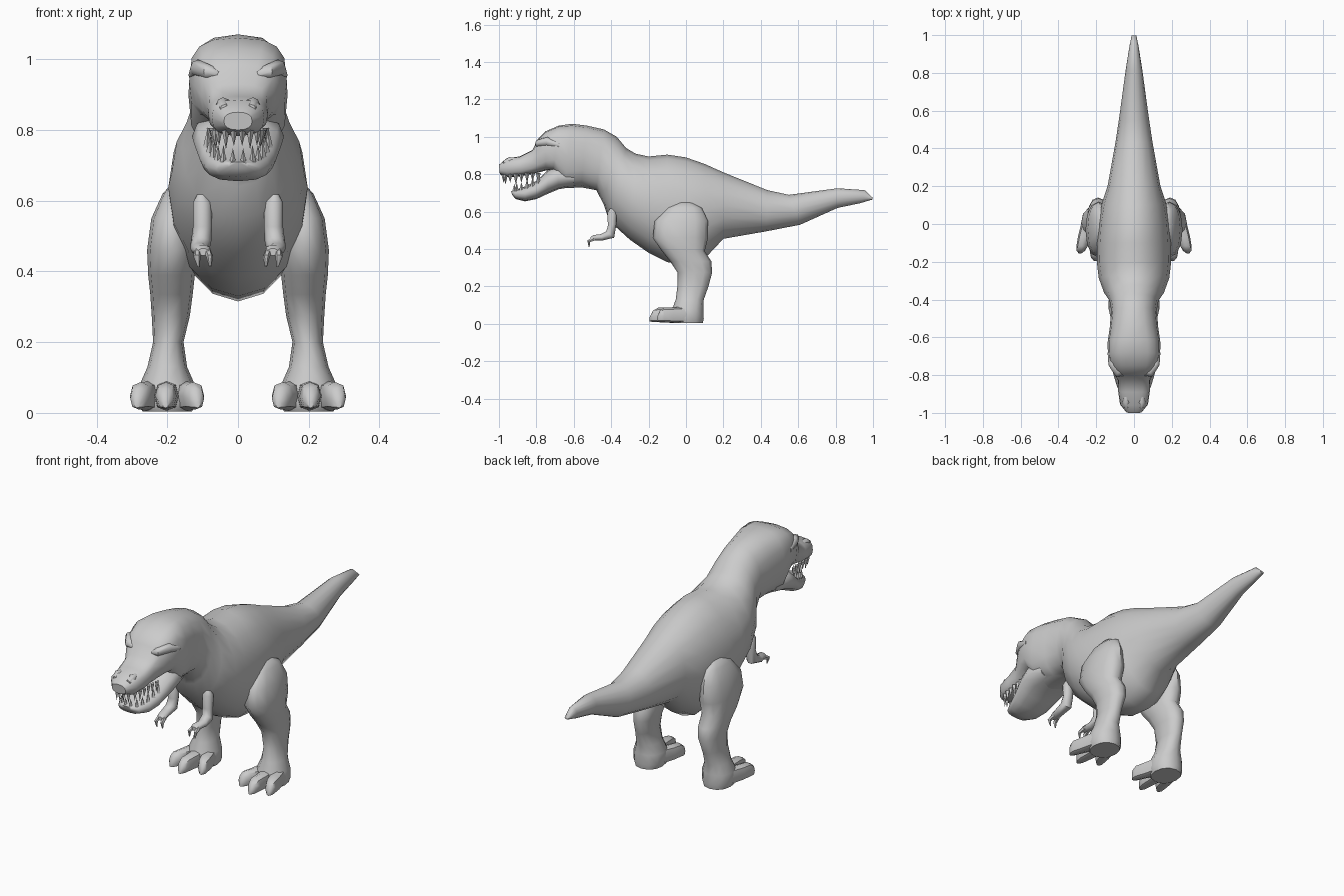
import bpy, bmesh, math
from mathutils import Vector

skin = bpy.data.materials.new("grey_skin")
skin.diffuse_color = (0.6, 0.6, 0.6, 1)


def finish(bm, name, mirror=False, angle=50):
    bmesh.ops.recalc_face_normals(bm, faces=bm.faces)
    mesh = bpy.data.meshes.new(name)
    bm.to_mesh(mesh)
    bm.free()
    mesh.materials.append(skin)
    ob = bpy.data.objects.new(name, mesh)
    bpy.context.collection.objects.link(ob)
    bpy.ops.object.select_all(action='DESELECT')
    ob.select_set(True)
    bpy.context.view_layer.objects.active = ob
    bpy.ops.object.shade_smooth_by_angle(angle=math.radians(angle))
    if mirror:
        ob.modifiers.new("mirror", 'MIRROR')
    return ob


def loft(bm, rings, n=12):
    """Skin closed rings given as (centre, half axis u, half axis v, roundness exponent)."""
    loops = []
    for c, u, v, e in rings:
        loop = []
        for i in range(n):
            a = 2 * math.pi * i / n
            s, k = math.sin(a), math.cos(a)
            s = math.copysign(abs(s) ** (2 / e), s)
            k = math.copysign(abs(k) ** (2 / e), k)
            loop.append(bm.verts.new(Vector(c) + Vector(u) * k + Vector(v) * s))
        loops.append(loop)
    for a, b in zip(loops, loops[1:]):
        for i in range(n):
            j = (i + 1) % n
            bm.faces.new((a[i], a[j], b[j], b[i]))
    bm.faces.new(loops[0])
    bm.faces.new(loops[-1])


def spine(rows):
    """Rows of top y, top z, bottom y, bottom z, half width, exponent."""
    return [((0, (ty + by) / 2, (tz + bz) / 2), (w, 0, 0),
             (0, (ty - by) / 2, (tz - bz) / 2), e) for ty, tz, by, bz, w, e in rows]


# Tail, torso, neck and upper head in one skin
bm = bmesh.new()
loft(bm, spine([
    (.998, .675, .998, .665, .012, 2), (.955, .715, .93, .645, .024, 2),
    (.81, .725, .81, .62, .045, 2), (.55, .69, .61, .53, .076, 2),
    (.435, .715, .43, .495, .098, 2), (.2, .81, .2, .455, .14, 2),
    (.1, .855, .12, .37, .17, 2), (0, .89, .03, .315, .187, 2),
    (-.1, .905, -.1, .33, .195, 2), (-.2, .895, -.2, .38, .197, 2),
    (-.27, .91, -.3, .45, .187, 2), (-.32, .94, -.41, .55, .158, 2),
    (-.37, 1.0, -.44, .64, .13, 2.1), (-.44, 1.04, -.48, .715, .12, 2.2),
    (-.53, 1.06, -.56, .73, .128, 2.4), (-.61, 1.07, -.65, .725, .14, 2.7),
    (-.68, 1.06, -.71, .82, .138, 3), (-.75, 1.03, -.75, .82, .124, 3),
    (-.795, .985, -.785, .81, .104, 3), (-.82, .93, -.83, .80, .086, 3),
    (-.89, .895, -.88, .79, .084, 2.8), (-.96, .885, -.95, .783, .074, 2.6),
    (-1.0, .85, -.995, .80, .04, 2.4)]), 16)
finish(bm, "body_and_upper_head")

# Lower jaw
bm = bmesh.new()
loft(bm, spine([
    (-.6, .83, -.6, .735, .11, 2.4), (-.69, .845, -.68, .72, .13, 2.4),
    (-.735, .825, -.74, .695, .124, 2.4), (-.80, .765, -.80, .667, .108, 2.4),
    (-.86, .735, -.86, .655, .09, 2.4), (-.915, .715, -.91, .667, .062, 2.4),
    (-.935, .71, -.93, .69, .03, 2)]))
finish(bm, "lower_jaw")

# Brow ridges over the eyes
bm = bmesh.new()
loft(bm, [((.045, -.795, .955), (.01, -.01, 0), (0, 0, .012), 2),
          ((.085, -.785, .965), (.012, -.022, 0), (0, 0, .022), 2),
          ((.113, -.74, .975), (.022, -.008, 0), (0, 0, .024), 2),
          ((.128, -.68, .955), (.012, 0, 0), (0, 0, .014), 2)], 8)
finish(bm, "brow_ridge", True)

# Nostril bumps
bm = bmesh.new()
loft(bm, [((.04, -.90, .875), (.012, 0, 0), (0, 0, .01), 2),
          ((.042, -.945, .872), (.02, 0, 0), (0, 0, .02), 2),
          ((.038, -.975, .86), (.012, 0, 0), (0, 0, .012), 2)], 8)
finish(bm, "nostril", True)


# Teeth: small cones along the edge of each jaw
def tooth(bm, x, y, z, height):
    tip = bm.verts.new((x * .97, y, z + height))
    base = [bm.verts.new((x + .011 * math.cos(a), y + .013 * math.sin(a), z))
            for a in (0, math.pi / 2, math.pi, 1.5 * math.pi)]
    for i in range(4):
        bm.faces.new((base[i], base[(i + 1) % 4], tip))
    bm.faces.new(base)


bm = bmesh.new()
for i, (x, y) in enumerate([(.012, -.975), (.035, -.965), (.055, -.94), (.064, -.91),
                            (.068, -.88), (.071, -.85), (.073, -.82), (.078, -.79)]):
    tooth(bm, x, y, .80 + .006 * (i > 4), -.055 if i % 2 else -.045)
finish(bm, "upper_teeth", True, 20)

bm = bmesh.new()
for i, (x, y, z) in enumerate([(.015, -.918, .70), (.042, -.905, .70), (.058, -.88, .71),
                               (.07, -.85, .72), (.08, -.82, .735), (.088, -.79, .75)]):
    tooth(bm, x, y, z, .058 if i % 2 else .048)
finish(bm, "lower_teeth", True, 20)

# Legs, from hip to sole
bm = bmesh.new()
loft(bm, [((x, y, z), (rx, 0, 0), (0, ry, 0), 2.2) for z, y, ry, x, rx in [
    (.65, -.01, .04, .165, .02), (.62, -.01, .095, .175, .038),
    (.55, -.025, .142, .185, .06), (.46, -.03, .148, .187, .07),
    (.39, -.015, .115, .188, .066), (.335, .025, .11, .188, .06),
    (.275, .047, .093, .19, .054), (.2, .037, .083, .197, .043),
    (.13, .02, .075, .2, .056), (.08, .01, .083, .2, .078),
    (.03, .005, .09, .2, .08), (.004, .01, .08, .2, .07)]])
finish(bm, "leg", True)

# Three toes on each foot
bm = bmesh.new()
for x, tx, ty in ((.165, .115, -.145), (.2, .205, -.195), (.24, .285, -.155)):
    def at(t, z, rx, rz):
        return ((x + (tx - x) * t, .02 + (ty - .02) * t, z), (rx, 0, 0), (0, 0, rz), 2.5)
    loft(bm, [at(0, .05, .035, .044), at(.5, .047, .034, .041),
              at(.78, .048, .03, .039), at(.92, .04, .023, .03), at(1, .024, .008, .01)], 8)
finish(bm, "toe", True)

# Small arms with two claws
bm = bmesh.new()
loft(bm, [((.103, -.395, .618), (.012, 0, 0), (0, .01, 0), 2),
          ((.101, -.395, .595), (.026, 0, 0), (0, .026, 0), 2),
          ((.1, -.395, .53), (.027, 0, 0), (0, .024, .004), 2),
          ((.105, -.405, .478), (.029, 0, 0), (0, .022, -.018), 2),
          ((.108, -.45, .463), (.026, 0, 0), (0, .004, -.018), 2),
          ((.1, -.495, .46), (.024, 0, 0), (0, .002, -.015), 2),
          ((.098, -.51, .455), (.016, 0, 0), (0, 0, -.01), 2)], 10)
for s in (-1, 1):
    loft(bm, [((.1 + s * .013, -.49, .457), (.011, 0, 0), (0, .01, -.01), 2),
              ((.098 + s * .018, -.52, .442), (.01, 0, 0), (0, .009, -.005), 2),
              ((.095 + s * .016, -.518, .412), (.003, 0, 0), (0, .003, 0), 2)], 6)
finish(bm, "arm", True)
